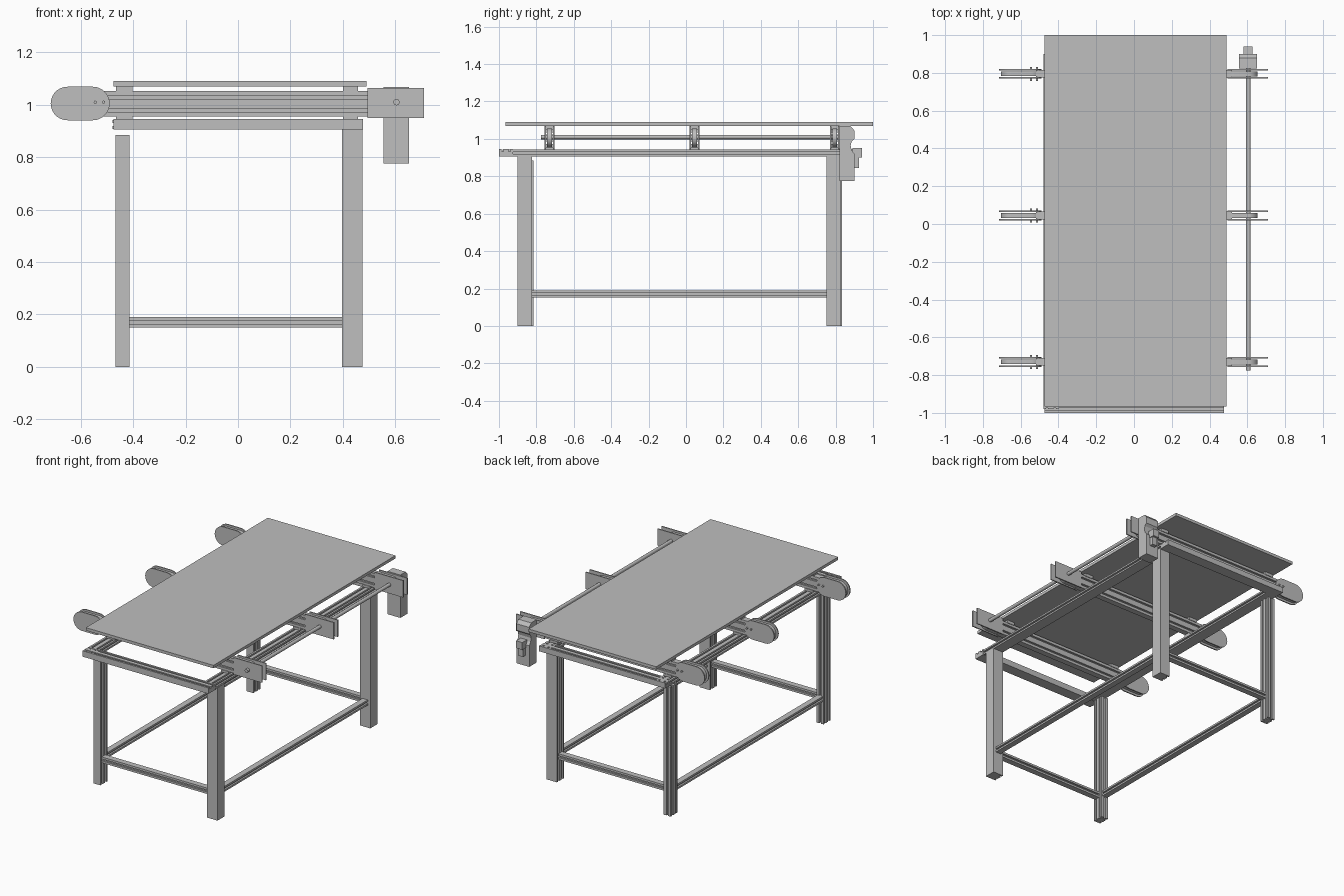
import bpy, bmesh, math
from mathutils import Vector

if "Cube" in bpy.data.objects:
    bpy.data.objects.remove(bpy.data.objects["Cube"])

grey = bpy.data.materials.new("aluminium_grey")
grey.use_nodes = True
grey.diffuse_color = (0.52, 0.52, 0.52, 1)
grey.node_tree.nodes["Principled BSDF"].inputs["Base Color"].default_value = grey.diffuse_color

AXES = {"x": 0, "y": 1, "z": 2}


def extrude(name, points, axis, start, end):
    """Extrude a closed outline along an axis; outline uses the other two axes in order."""
    a = AXES[axis]
    others = [i for i in range(3) if i != a]
    bm = bmesh.new()
    verts = []
    for p in points:
        co = Vector()
        co[others[0]], co[others[1]], co[a] = p[0], p[1], start
        verts.append(bm.verts.new(co))
    face = bm.faces.new(verts)
    grown = bmesh.ops.extrude_face_region(bm, geom=[face])
    shift = Vector()
    shift[a] = end - start
    bmesh.ops.translate(bm, vec=shift, verts=[g for g in grown["geom"] if isinstance(g, bmesh.types.BMVert)])
    bmesh.ops.recalc_face_normals(bm, faces=bm.faces)
    mesh = bpy.data.meshes.new(name)
    bm.to_mesh(mesh)
    bm.free()
    mesh.materials.append(grey)
    obj = bpy.data.objects.new(name, mesh)
    bpy.context.collection.objects.link(obj)
    return obj


def box(name, x, y, z):
    return extrude(name, [(x[0], y[0]), (x[1], y[0]), (x[1], y[1]), (x[0], y[1])], "z", *z)


def slotted(name, axis, u, v, span, slots=(0, 0, 0, 0)):
    """Slotted bar: slots counts the grooves on the low-v, high-u, high-v and low-u sides."""
    corners = [Vector((u[i], v[j])) for i, j in ((0, 0), (1, 0), (1, 1), (0, 1))]
    half, depth = 0.006, 0.012
    pts = []
    for i, n in enumerate(slots):
        p, q = corners[i], corners[(i + 1) % 4]
        d = (q - p).normalized()
        inward = Vector((-d.y, d.x)) * depth
        pts.append(p)
        for k in range(n):
            c = p.lerp(q, (k + 0.5) / n)
            pts += [c - d * half, c - d * half + inward, c + d * half + inward, c + d * half]
    return extrude(name, pts, axis, *span)


def rod(name, axis, centre, radius, span, sides=24):
    pts = [(centre[0] + radius * math.cos(t), centre[1] + radius * math.sin(t))
           for t in (math.tau * i / sides for i in range(sides))]
    obj = extrude(name, pts, axis, *span)
    smooth(obj)
    return obj


def smooth(obj):
    bpy.ops.object.select_all(action="DESELECT")
    obj.select_set(True)
    bpy.context.view_layer.objects.active = obj
    bpy.ops.object.shade_smooth_by_angle(angle=math.radians(35))


def stadium(x0, x1, z, r, steps=14):
    """Outline with two round ends."""
    pts = []
    for cx, turn in ((x1 - r, -math.pi / 2), (x0 + r, math.pi / 2)):
        for i in range(steps + 1):
            t = turn + math.pi * i / steps
            pts.append((cx + r * math.cos(t), z + r * math.sin(t)))
    return pts


# Table top
box("table_top", (-0.475, 0.49), (-0.965, 1.0), (1.07, 1.09))

# Upper frame
slotted("front_top_rail", "x", (-1.0, -0.925), (0.905, 0.945), (-0.475, 0.477), (0, 0, 2, 0))
slotted("back_top_rail", "x", (0.83, 0.905), (0.905, 0.942), (-0.475, 0.477), (0, 0, 2, 0))
slotted("left_top_rail", "y", (-0.48, -0.4), (0.907, 0.942), (-0.98, 0.9), (0, 1, 2, 1))
slotted("right_top_rail", "y", (0.397, 0.473), (0.907, 0.942), (-0.93, 0.9), (0, 1, 2, 1))

# Legs
for end, y in (("front", -0.9), ("back", 0.75)):
    slotted(end + "_right_leg", "z", (0.397, 0.475), (y, y + 0.076), (0, 0.907), (0, 0, 0, 2))
    slotted(end + "_left_leg", "z", (-0.468, -0.415), (y + 0.008, y + 0.084), (0, 0.885), (0, 2, 1, 2))

# Lower stretchers
for end, y in (("front", -0.86), ("back", 0.79)):
    slotted(end + "_stretcher", "x", (y - 0.02, y + 0.02), (0.15, 0.19), (-0.415, 0.397), (0, 1, 0, 1))
for side, x in (("left", -0.442), ("right", 0.436)):
    slotted(side + "_stretcher", "y", (x - 0.02, x + 0.02), (0.153, 0.19), (-0.825, 0.76), (0, 1, 0, 1))

# Three cross conveyors
for name, y in (("front", -0.73), ("middle", 0.045), ("back", 0.795)):
    slotted(name + "_conveyor_beam", "x", (y - 0.02, y + 0.02), (0.955, 1.053), (-0.52, 0.52), (0, 2, 0, 2))
    for side, x0, x1 in (("left", -0.465, -0.402), ("right", 0.4, 0.458)):
        box(f"{name}_{side}_foot", (x0, x1), (y - 0.024, y + 0.024), (0.94, 0.957))
        box(f"{name}_{side}_pad", (x0, x1), (y - 0.024, y + 0.024), (1.05, 1.071))
    # Rounded idler end with its belt and bolts
    for s in (-1, 1):
        smooth(extrude(name + "_idler_plate", stadium(-0.715, -0.49, 1.005, 0.064), "y", y + s * 0.018, y + s * 0.026))
        box(name + "_drive_plate", (0.495, 0.71), sorted((y + s * 0.018, y + s * 0.026)), (0.95, 1.065))
        for x in (-0.545, -0.513):
            rod(name + "_bolt", "y", (x, 1.01), 0.006, (y + s * 0.02, y + s * 0.037), 12)
    smooth(extrude(name + "_idler_belt", stadium(-0.705, -0.49, 1.005, 0.054), "y", y - 0.012, y + 0.012))
    # Drive pulley
    smooth(extrude(name + "_drive_belt", stadium(0.48, 0.655, 1.005, 0.05), "y", y - 0.013, y + 0.013))

# Drive shaft
rod("drive_shaft", "y", (0.605, 1.01), 0.012, (-0.775, 0.83), 16)

# Gear motor, outlined from the side
gearbox = [(0.822, 0.775), (0.9, 0.775), (0.9, 0.92), (0.885, 0.94), (0.88, 0.965), (0.885, 0.985),
           (0.9, 1.0), (0.9, 1.045), (0.88, 1.068), (0.822, 1.068)]
extrude("gear_motor", gearbox, "x", 0.555, 0.652)
box("motor_terminal_box", (0.58, 0.627), (0.89, 0.94), (0.9, 0.95))
box("motor_switch", (0.585, 0.622), (0.89, 0.925), (0.845, 0.902))
